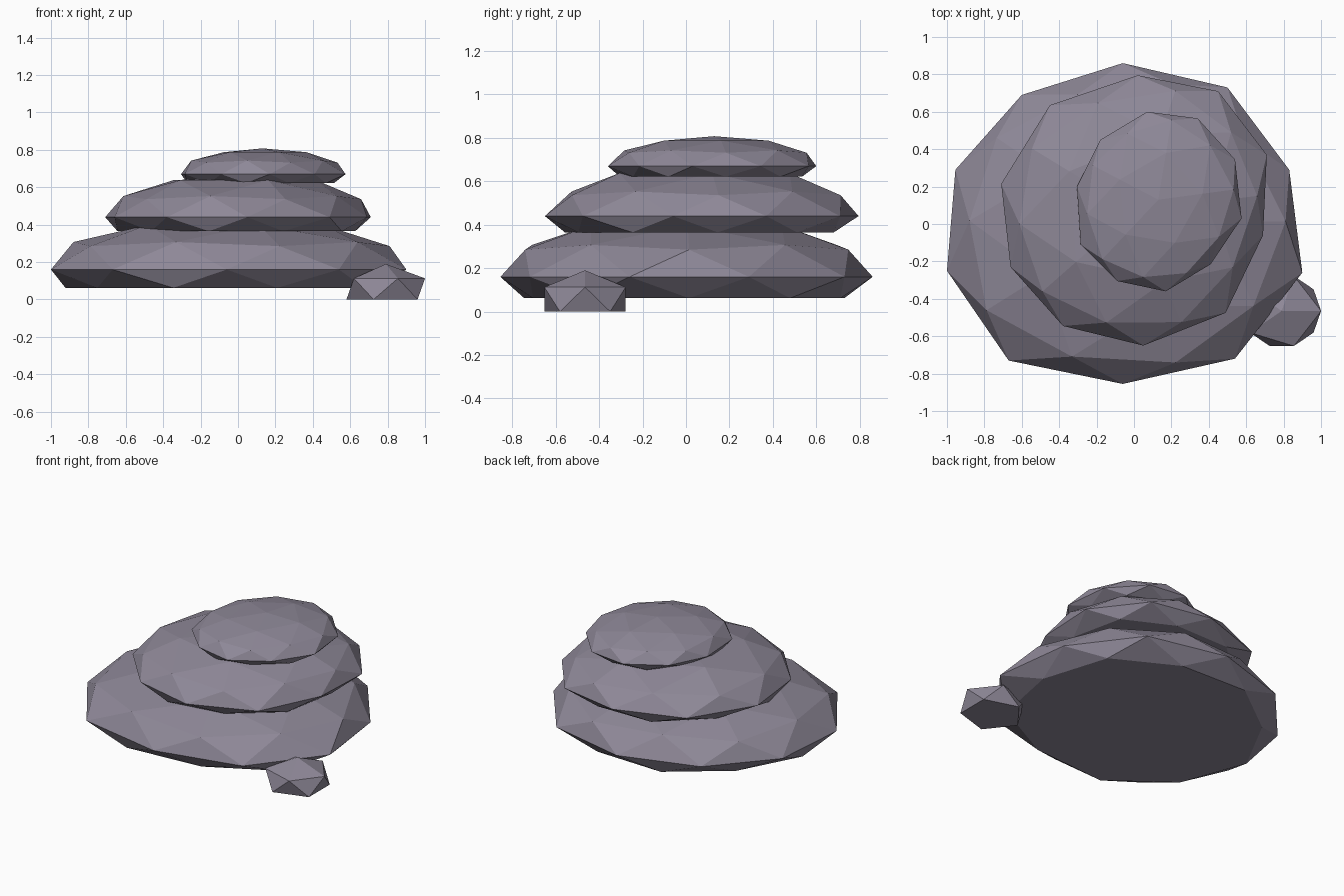
import bpy, bmesh, math
from mathutils import Vector

if "Cube" in bpy.data.objects:
    bpy.data.objects.remove(bpy.data.objects["Cube"])

stone = bpy.data.materials.new("purple grey stone")
stone.diffuse_color = (0.27, 0.245, 0.31, 1)
stone.use_nodes = True
stone.node_tree.nodes["Principled BSDF"].inputs["Base Color"].default_value = stone.diffuse_color


def finish(bm, name):
    me = bpy.data.meshes.new(name)
    bmesh.ops.recalc_face_normals(bm, faces=bm.faces[:])
    bm.to_mesh(me)
    bm.free()
    me.materials.append(stone)
    ob = bpy.data.objects.new(name, me)
    bpy.context.collection.objects.link(ob)


def slab(name, centre, z, rz, rim, crown):
    """Squashed icosphere with an irregular rim (10 points from 18 degrees) and a flat base."""
    c = Vector(centre)
    offs = [Vector(p) - c for p in rim]
    bm = bmesh.new()
    bmesh.ops.create_icosphere(bm, subdivisions=2, radius=1)
    for v in bm.verts:
        r = math.hypot(v.co.x, v.co.y)
        t = (math.degrees(math.atan2(v.co.y, v.co.x)) - 18) / 36 % 10
        if abs(t - round(t)) < 0.05:
            p = offs[round(t) % 10]
        else:
            i = int(t)
            p = (offs[i] + offs[(i + 1) % 10]) / 2 / math.cos(math.radians(18))
        k = crown if 0.7 < v.co.z < 0.95 else 1
        p = c + p * r * k
        v.co = (p.x, p.y, z + rz * max(v.co.z * k, -0.35))
    finish(bm, name)


# three stacked slabs
slab("bottom_slab", (-0.05, 0), 0.16, 0.28,
     [(.83, .29), (.50, .73), (-.06, .86), (-.60, .69), (-.955, .29),
      (-1.0, -.25), (-.67, -.73), (-.06, -.855), (.54, -.72), (.90, -.26)], 1.0)
slab("middle_slab", (0.0, 0.07), 0.44, 0.215,
     [(.71, .37), (.45, .71), (.02, .795), (-.45, .635), (-.71, .215),
      (-.66, -.23), (-.38, -.545), (.05, -.65), (.49, -.475), (.69, -.06)], 1.08)
slab("top_slab", (0.13, 0.13), 0.67, 0.138,
     [(.54, .345), (.34, .565), (.07, .60), (-.18, .45), (-.305, .20),
      (-.285, -.11), (-.09, -.305), (.17, -.36), (.41, -.215), (.575, .03)], 1.0)

# small pebble beside the stack
bm = bmesh.new()
bmesh.ops.create_icosphere(bm, subdivisions=1, radius=1)
for v in bm.verts:
    x, y, z = v.co
    v.co = (0.79 + 0.235 * x, -0.465 + 0.22 * y, max(0, 0.05 + 0.14 * z))
finish(bm, "pebble")
